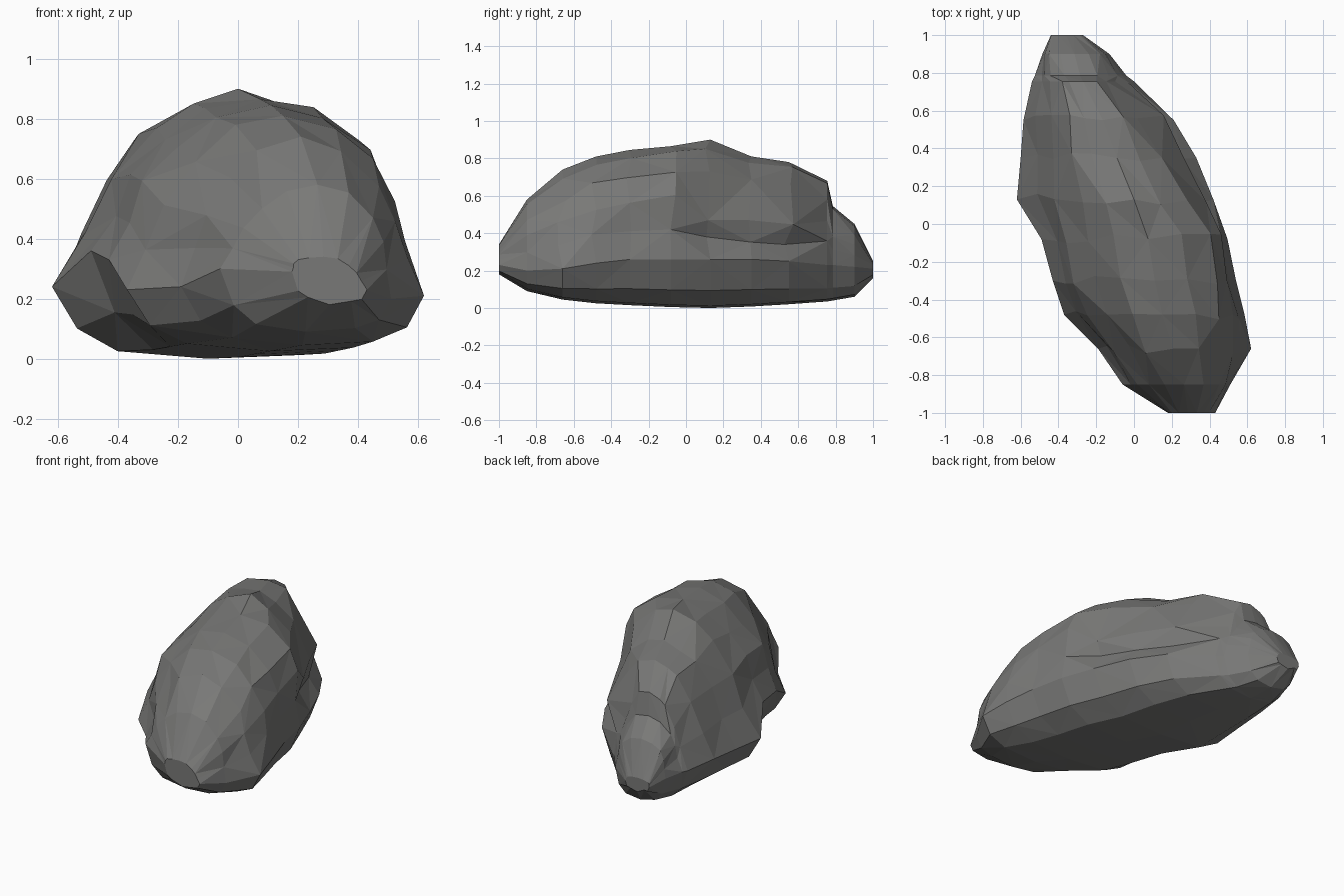
import bpy, bmesh, random
from mathutils import Vector

if "Cube" in bpy.data.objects:
    bpy.data.objects.remove(bpy.data.objects["Cube"])

random.seed(4)

# Cross-sections, front to back:
# y, left x, left z, right x, right z, left shoulder x, z, right shoulder x, z, top z, bottom z
SECTIONS = [
    (-1.00, .18, .29, .43, .23, .20, .33, .37, .31, .34, .18),
    (-.85, -.06, .30, .51, .20, .08, .50, .45, .47, .58, .09),
    (-.66, -.19, .24, .62, .21, -.04, .60, .46, .57, .74, .045),
    (-.48, -.37, .23, .585, .24, -.15, .66, .45, .66, .81, .025),
    (-.30, -.43, .33, .54, .26, -.21, .71, .43, .70, .845, .015),
    (-.08, -.49, .36, .495, .26, -.25, .74, .40, .74, .865, .005),
    (.13, -.62, .24, .42, .26, -.27, .76, .27, .74, .90, .0),
    (.35, -.60, .25, .33, .26, -.32, .75, .14, .70, .81, .008),
    (.55, -.585, .26, .21, .25, -.35, .75, .02, .66, .78, .02),
    (.755, -.54, .25, .00, .23, -.39, .64, -.15, .58, .68, .035),
    (.785, -.525, .25, -.04, .23, -.43, .48, -.14, .46, .545, .04),
    (.90, -.485, .24, -.13, .22, -.45, .41, -.18, .39, .45, .06),
    (1.00, -.44, .21, -.27, .21, -.43, .24, -.29, .24, .25, .16),
]


def ring(s):
    """Closed section outline, counter-clockwise seen from the front."""
    y, xl, zl, xr, zr, ax, az, bx, bz, zt, zb = s
    c = (xl + xr) / 2
    w = (xr - xl) * .03

    def inner(x, f):
        return c + (x - c) * f

    def wall(x0, z0, x1, z1, t, out):
        return x0 + (x1 - x0) * t + out, z0 + (z1 - z0) * t

    def top(t):
        z = az + (bz - az) * t
        return ax + (bx - ax) * t, z + (zt - z) * (1 if t == .5 else .75)

    # right wall: a ledge groove along the back half, a soft bulge in front
    if 0 < y < .6:
        low, high = (.24, -w * .7), (.46, w * 1.1)
    else:
        low, high = (.36, w * .4), (.7, w)

    return [Vector((p[0], y, p[1])) for p in (
        (c, zb), (inner(xr, .58), zb + .012), (inner(xr, .86), zb + (zr - zb) * .36),
        (xr, zr), wall(xr, zr, bx, bz, *low), wall(xr, zr, bx, bz, *high),
        (bx, bz), top(.78), top(.5), top(.22), (ax, az),
        wall(xl, zl, ax, az, .68, -w), wall(xl, zl, ax, az, .34, -w * .3),
        (xl, zl),
        (inner(xl, .84), zb + (zl - zb) * .42), (inner(xl, .58), zb + .025))]


# Rock: skin the sections, roughening the points between the silhouette edges
bm = bmesh.new()
rings = []
for i, s in enumerate(SECTIONS):
    pts = ring(s)
    for k, p in enumerate(pts):
        if abs(s[0]) < .84 and k in (4, 5, 6, 7, 9, 10, 11, 12):
            p.x += random.uniform(-.012, .012)
            p.y += random.uniform(-.03, .03) if abs(s[0]) < .7 else 0
            p.z += random.uniform(-.014, .01)
    rings.append([bm.verts.new(p) for p in pts])

n = len(rings[0])
for i in range(len(rings) - 1):
    a, b = rings[i], rings[i + 1]
    for k in range(n):
        m = (k + 1) % n
        if (i + k) % 2:
            bm.faces.new((a[k], a[m], b[m]))
            bm.faces.new((a[k], b[m], b[k]))
        else:
            bm.faces.new((a[k], a[m], b[k]))
            bm.faces.new((a[m], b[m], b[k]))
bm.faces.new(rings[0])
bm.faces.new(rings[-1])
bmesh.ops.recalc_face_normals(bm, faces=bm.faces)

mesh = bpy.data.meshes.new("rock")
bm.to_mesh(mesh)
bm.free()
rock = bpy.data.objects.new("rock", mesh)
bpy.context.collection.objects.link(rock)

stone = bpy.data.materials.new("grey stone")
stone.diffuse_color = (.19, .19, .185, 1)
stone.use_nodes = True
stone.node_tree.nodes["Principled BSDF"].inputs["Base Color"].default_value = stone.diffuse_color
mesh.materials.append(stone)
